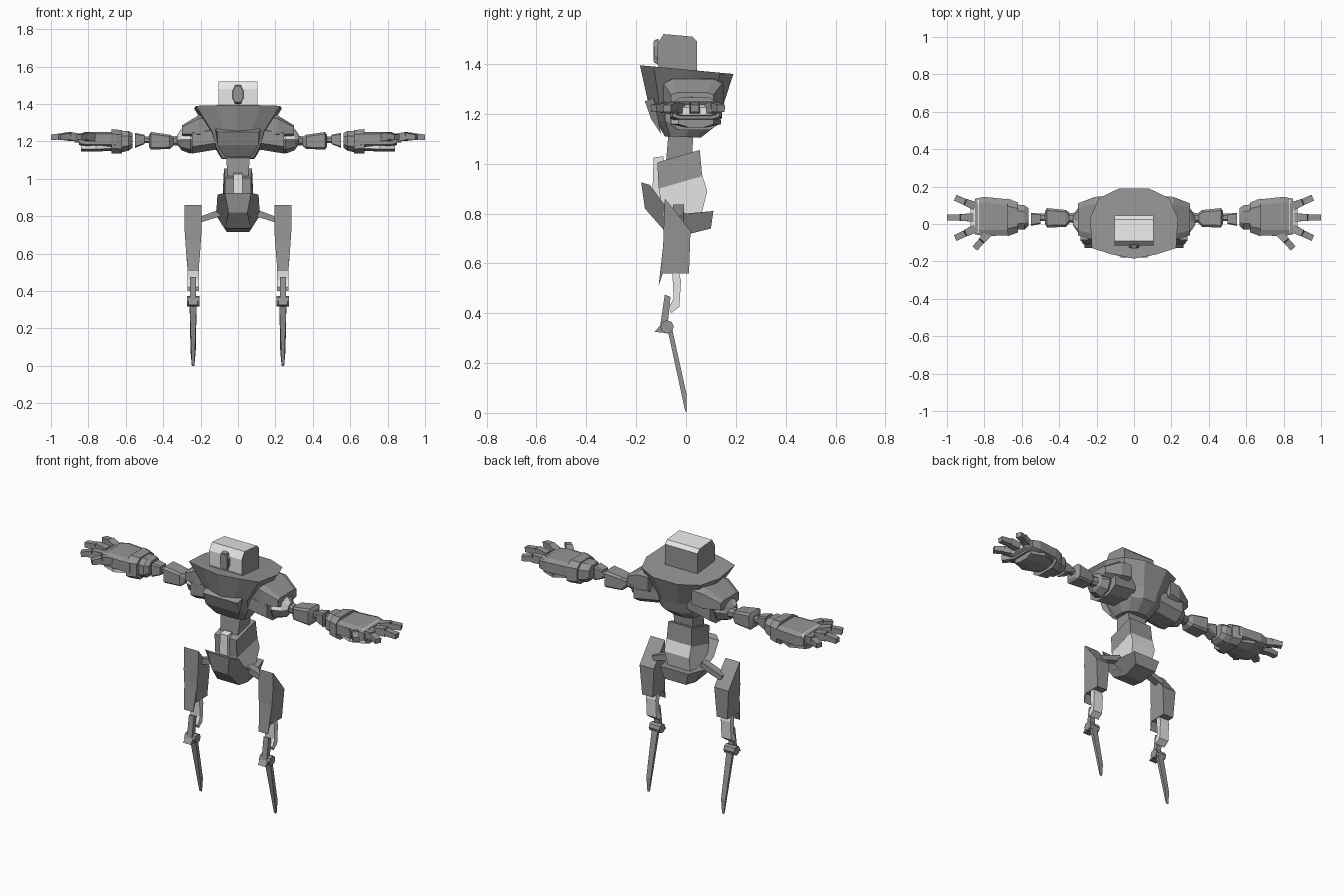
import bpy, bmesh, math
from mathutils import Vector


def material(name, v):
    m = bpy.data.materials.new(name)
    m.diffuse_color = (v, v, v, 1)
    return m


DARK = material("dark_grey", 0.30)
LIGHT = material("light_grey", 0.80)


def build(name, rings, mat=DARK, mirror=False, rule=None):
    """Skin a stack of rings, cap both ends, optionally repeat across x."""
    bm = bmesh.new()
    for s in ((1, -1) if mirror else (1,)):
        rv = [[bm.verts.new((p[0] * s, p[1], p[2])) for p in r] for r in rings]
        n = len(rv[0])
        for a, b in zip(rv, rv[1:]):
            for i in range(n):
                j = (i + 1) % n
                bm.faces.new((a[i], a[j], b[j], b[i]))
        bm.faces.new(rv[0])
        bm.faces.new(rv[-1])
    bmesh.ops.recalc_face_normals(bm, faces=bm.faces)
    if rule:
        for f in bm.faces:
            f.material_index = int(rule(f))
    me = bpy.data.meshes.new(name)
    bm.to_mesh(me)
    bm.free()
    me.materials.append(mat)
    me.materials.append(LIGHT)
    ob = bpy.data.objects.new(name, me)
    bpy.context.collection.objects.link(ob)
    return ob


def slab(name, pts, cx=0.0, **kw):
    """Side profile of (y, z, half width) spread to both sides of cx."""
    return build(name, [[(cx + s * w, y, z) for y, z, w in pts] for s in (-1, 1)], **kw)


def xring(x, y0, y1, z0, z1, c=0.25):
    """Chamfered rectangle across the arm."""
    cy, cz = (y1 - y0) * c, (z1 - z0) * c
    return [(x, y0 + cy, z0), (x, y1 - cy, z0), (x, y1, z0 + cz), (x, y1, z1 - cz),
            (x, y1 - cy, z1), (x, y0 + cy, z1), (x, y0, z1 - cz), (x, y0, z0 + cz)]


def bar(name, a, b, wa, wb, **kw):
    """Tapered square bar from a to b; sizes are (side, upright)."""
    a, b = Vector(a), Vector(b)
    d = (b - a).normalized()
    up = Vector((0, 0, 1)) if abs(d.z) < 0.8 else Vector((0, 1, 0))
    side = d.cross(up).normalized()
    up = side.cross(d)
    return build(name, [[p + side * i * w[0] / 2 + up * j * w[1] / 2
                         for i, j in ((-1, -1), (1, -1), (1, 1), (-1, 1))]
                        for p, w in ((a, wa), (b, wb))], **kw)


# Head with chamfered crown, pale on front and top
slab("head", [(y, z, 0.105) for y, z in
              ((-0.10, 1.36), (-0.115, 1.40), (-0.115, 1.48), (-0.09, 1.52),
               (0.025, 1.51), (0.045, 1.49), (0.045, 1.36))],
     rule=lambda f: abs(f.normal.x) < 0.5 and (f.normal.z > 0.3 or f.normal.y < -0.7))
slab("eye", [(-0.11, 1.40, 0.02), (-0.13, 1.41, 0.02), (-0.13, 1.49, 0.02), (-0.11, 1.50, 0.02)])
build("eye_rim", [[(0.033 * math.cos(a) * k, y, 1.45 + 0.055 * math.sin(a) * k)
                   for a in [math.pi / 8 + i * math.pi / 4 for i in range(8)]]
                  for k, y in ((1, -0.11), (0.9, -0.127))])

# Chest: wide tilted top narrowing to the waist
half = [(0.08, 1.0), (0.19, 0.86), (0.235, 0.57), (0.225, 0.15), (0.12, 0.06)]
outline = half + [(0, 0)] + [(-x, t) for x, t in reversed(half)]
chest = [[(x * s, y0 + t * (y1 - y0), zf + t * (zb - zf)) for x, t in outline]
         for s, y0, y1, zf, zb in ((1, -0.185, 0.19, 1.395, 1.36),
                                   (0.62, -0.155, 0.145, 1.26, 1.22),
                                   (0.52, -0.12, 0.13, 1.17, 1.16),
                                   (0.38, -0.085, 0.06, 1.11, 1.105))]
build("chest", chest)
slab("chest_plate", [(-0.13, 1.265, 0.12), (-0.165, 1.25, 0.11),
                     (-0.14, 1.18, 0.11), (-0.10, 1.12, 0.07)])

# Waist, abdomen and belly plate
slab("waist", [(-0.085, 0.95, 0.05), (-0.07, 1.13, 0.065), (0.03, 1.13, 0.065), (0.02, 0.95, 0.05)])
slab("upper_abdomen", [(-0.115, 1.005, 0.07), (0.055, 1.055, 0.075),
                       (0.065, 0.95, 0.08), (-0.11, 0.90, 0.07)])
slab("lower_abdomen", [(-0.11, 0.905, 0.07), (0.065, 0.955, 0.08),
                       (0.085, 0.89, 0.08), (0.06, 0.79, 0.07), (-0.09, 0.79, 0.07)], mat=LIGHT)
slab("belly_plate", [(-0.10, 0.86, 0.025), (-0.135, 0.88, 0.025),
                     (-0.13, 1.025, 0.025), (-0.09, 1.03, 0.025)], mat=LIGHT)

# Pelvis bowl and hip struts
slab("pelvis", [(-0.18, 0.925, 0.07), (-0.145, 0.915, 0.11), (-0.09, 0.84, 0.115),
                (0, 0.80, 0.115), (0.11, 0.81, 0.09), (0.10, 0.74, 0.07),
                (0, 0.715, 0.06), (-0.09, 0.735, 0.07), (-0.165, 0.82, 0.05)])
bar("hip_strut", (0.09, -0.03, 0.82), (0.22, -0.03, 0.775), (0.045, 0.035), (0.04, 0.03), mirror=True)

# Legs
LX = 0.24
slab("thigh", [(-0.085, 0.86, 0.046), (-0.06, 0.83, 0.046), (0.018, 0.73, 0.046),
               (0.012, 0.56, 0.034), (-0.095, 0.56, 0.034), (-0.09, 0.73, 0.046)],
     cx=LX, mirror=True)
slab("thigh_guard", [(-0.082, 0.76, 0.04), (-0.09, 0.57, 0.032),
                     (-0.11, 0.51, 0.03), (-0.093, 0.66, 0.04)], cx=LX, mirror=True)
slab("knee", [(-0.055, 0.57, 0.031), (-0.03, 0.57, 0.031), (-0.02, 0.53, 0.031),
              (-0.027, 0.425, 0.031), (-0.06, 0.40, 0.031), (-0.07, 0.42, 0.031),
              (-0.05, 0.46, 0.031)], cx=LX, mat=LIGHT, mirror=True)
slab("shin", [(-0.085, 0.475, 0.016), (-0.062, 0.465, 0.016),
              (-0.075, 0.34, 0.016), (-0.105, 0.34, 0.016)], cx=LX, mirror=True)
slab("ankle", [(-0.076 + 0.027 * math.cos(i * math.pi / 4), 0.345 + 0.027 * math.sin(i * math.pi / 4), 0.034)
               for i in range(8)], cx=LX, mirror=True)
slab("ankle_spur", [(-0.127, 0.325, 0.024), (-0.09, 0.365, 0.024), (-0.07, 0.32, 0.024)],
     cx=LX, mirror=True)
slab("foot_blade", [(-0.074, 0.335, 0.019), (-0.054, 0.33, 0.019), (0.001, 0.08, 0.014),
                    (0.002, 0.0, 0.007), (-0.004, 0.01, 0.007)], cx=LX, mirror=True)

# Shoulders: faceted ball under a sloping shell
ball = [[(0.255 + 0.075 * math.cos(p), 0.02 + 0.08 * math.sin(p) * math.cos(a),
          1.21 + 0.075 * math.sin(p) * math.sin(a)) for a in [i * math.pi / 4 for i in range(8)]]
        for p in (0.35, 0.9, 1.57, 2.3)]
build("shoulder_ball", ball, mirror=True,
      rule=lambda f: f.normal.y < -0.2 and f.normal.z > -0.1)
build("shoulder_socket", [xring(0.09, -0.09, 0.12, 1.16, 1.30), xring(0.245, -0.085, 0.13, 1.135, 1.28)],
      mirror=True)
build("shoulder_shell", [xring(0.14, -0.08, 0.15, 1.23, 1.345, 0.15),
                         xring(0.21, -0.09, 0.145, 1.22, 1.34, 0.15),
                         xring(0.30, -0.06, 0.11, 1.23, 1.285, 0.15)], mirror=True)

# Arms: chain of chamfered blocks
build("arm_link", [xring(0.30, 0, 0.065, 1.175, 1.235), xring(0.35, 0.01, 0.055, 1.18, 1.225)], mirror=True)
build("upper_arm", [xring(0.345, 0.005, 0.06, 1.175, 1.225), xring(0.365, -0.015, 0.075, 1.16, 1.235, 0.12),
                    xring(0.465, -0.02, 0.085, 1.155, 1.25, 0.12), xring(0.475, 0, 0.07, 1.17, 1.235)],
      mirror=True)
build("elbow_link", [xring(0.47, 0.015, 0.055, 1.19, 1.225), xring(0.52, 0.015, 0.055, 1.19, 1.225)],
      mirror=True)
build("elbow", [xring(0.50, 0, 0.055, 1.185, 1.235, 0.1), xring(0.55, -0.01, 0.06, 1.165, 1.245, 0.1)],
      mirror=True)
build("wrist", [xring(0.565, -0.01, 0.085, 1.165, 1.245), xring(0.585, -0.03, 0.10, 1.15, 1.255),
                xring(0.63, -0.03, 0.105, 1.14, 1.255), xring(0.655, 0, 0.08, 1.16, 1.245)],
      mirror=True)
build("wrist_cuff", [xring(0.62, -0.045, 0.115, 1.135, 1.26, 0.2),
                     xring(0.675, -0.065, 0.135, 1.135, 1.265, 0.2)], mirror=True)

# Hands
build("hand", [xring(0.655, -0.06, 0.13, 1.17, 1.25, 0.15), xring(0.80, -0.065, 0.145, 1.17, 1.25, 0.15),
               xring(0.85, -0.055, 0.135, 1.18, 1.24, 0.15)], mirror=True)
build("palm", [xring(0.67, -0.03, 0.10, 1.15, 1.19, 0.3), xring(0.76, -0.06, 0.14, 1.145, 1.19, 0.3),
               xring(0.84, -0.03, 0.11, 1.145, 1.19, 0.3)],
      mirror=True, rule=lambda f: f.normal.y < -0.3)
build("knuckle_guard", [xring(0.83, -0.05, 0.13, 1.19, 1.245, 0.1),
                        xring(0.875, -0.03, 0.11, 1.195, 1.225, 0.1)], mat=LIGHT, mirror=True)
fingers = {"little_finger": ((0.85, 0.095), (0.955, 0.14)),
           "long_finger": ((0.86, 0.035), (1.0, 0.035)),
           "fore_finger": ((0.85, -0.025), (0.955, -0.075)),
           "thumb": ((0.78, -0.05), (0.85, -0.13))}
for name, (a, b) in fingers.items():
    a, b = Vector((*a, 1.22)), Vector((*b, 1.222))
    m = a.lerp(b, 0.5) + Vector((0, 0, 0.006))
    bar(name + "_base", a, m, (0.044, 0.04), (0.036, 0.045), mirror=True)
    bar(name + "_tip", m, b, (0.034, 0.036), (0.034, 0.028), mirror=True)
